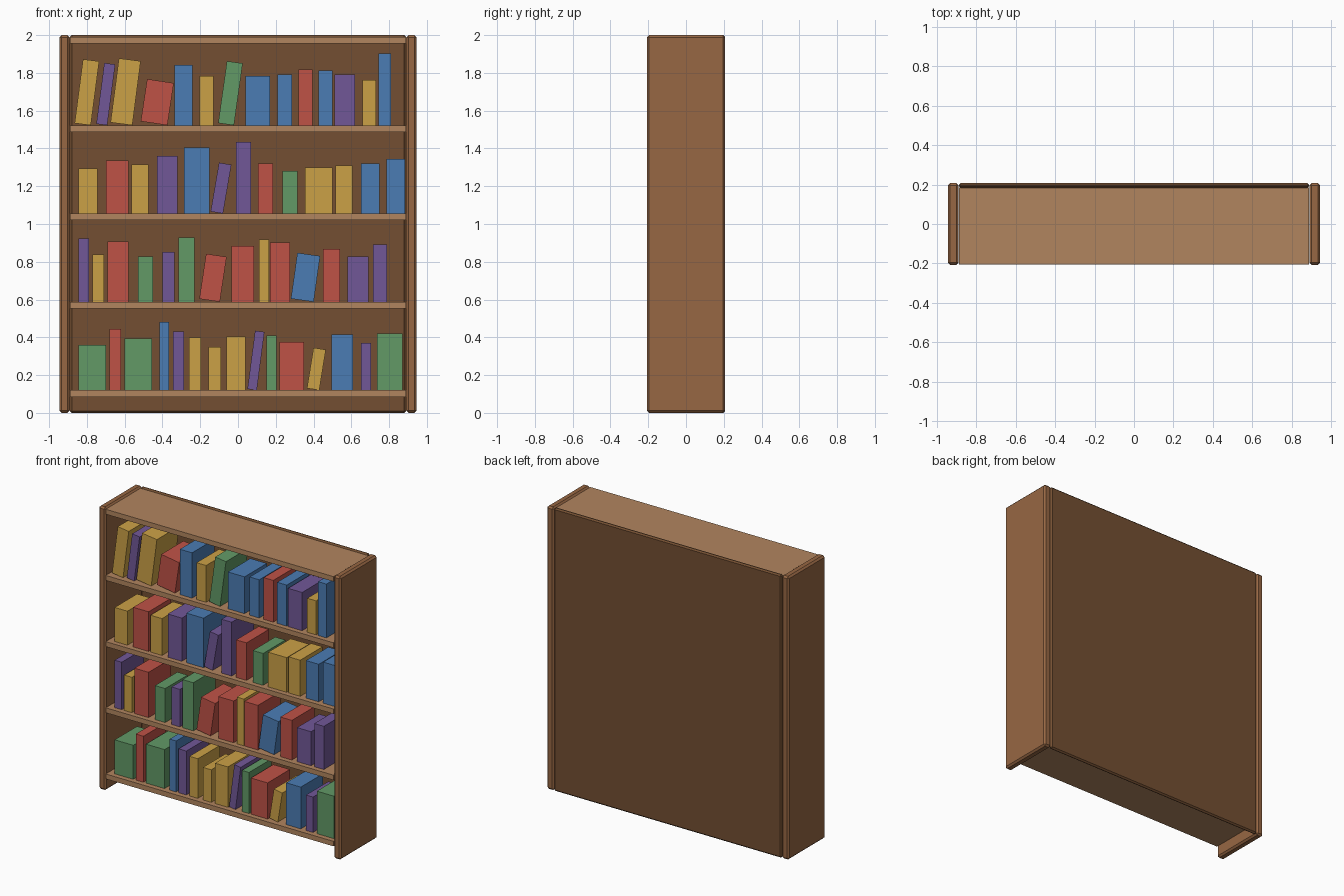
import bpy
from math import sin, cos

if "Cube" in bpy.data.objects:
    bpy.data.objects.remove(bpy.data.objects["Cube"])


def material(name, rgb):
    m = bpy.data.materials.new(name)
    m.diffuse_color = [(c / 255) ** 2.2 for c in rgb] + [1]
    m.use_nodes = True
    m.node_tree.nodes["Principled BSDF"].inputs["Base Color"].default_value = m.diffuse_color
    return m


SIDE = material("side_wood", (150, 103, 69))
SHELF = material("shelf_wood", (176, 132, 95))
BACK = material("back_wood", (115, 80, 53))
BOOK = {
    "Y": material("yellow_cover", (202, 160, 72)),
    "R": material("red_cover", (189, 83, 72)),
    "B": material("blue_cover", (76, 123, 178)),
    "G": material("green_cover", (98, 152, 102)),
    "P": material("purple_cover", (113, 88, 150)),
}


def box(name, centre, size, mat, bevel=0, tilt=0):
    bpy.ops.mesh.primitive_cube_add(size=1, location=centre)
    ob = bpy.context.object
    ob.name = name
    ob.scale = size
    bpy.ops.object.transform_apply(location=False, rotation=False, scale=True)
    ob.rotation_euler.y = tilt
    ob.data.materials.append(mat)
    if bevel:
        mod = ob.modifiers.new("chamfer", 'BEVEL')
        mod.width = bevel
        mod.segments = 1
    return ob


# Case: two side panels and a back panel
for label, s in (("left", -1), ("right", 1)):
    box(label + "_side", (s * 0.918, 0, 1), (0.055, 0.414, 2), SIDE, 0.012)
box("back_panel", (0, 0.195, 1), (1.78, 0.024, 2), BACK, 0.01)

# Shelves, evenly spaced, the last one is the top board
SHELF_TOPS = [0.12 + 0.4675 * i for i in range(5)]
for i, z in enumerate(SHELF_TOPS):
    box("top_board" if i == 4 else f"shelf_{i + 1}",
        (0, -0.01, z - 0.0175), (1.78, 0.39, 0.035), SHELF)


def fill_shelf(row, books):
    """Each book: colour, left edge, overall width, overall height, optional lean."""
    for n, (colour, left, width, height, *lean) in enumerate(books):
        a = lean[0] if lean else 0
        # thickness and length of the leaning book inside its overall extents
        w = (width * cos(a) - height * sin(a)) / cos(2 * a)
        h = (height * cos(a) - width * sin(a)) / cos(2 * a)
        box(f"book_{row + 1}_{n + 1}",
            (left + width / 2, -0.045, SHELF_TOPS[row] + height / 2),
            (w, 0.25, h), BOOK[colour], tilt=a)


# Books, lowest shelf first
fill_shelf(0, [
    ("G", -.845, .145, .24), ("R", -.68, .06, .325), ("G", -.60, .145, .275),
    ("B", -.415, .05, .36), ("P", -.345, .06, .31), ("Y", -.26, .065, .28),
    ("Y", -.155, .065, .23), ("Y", -.06, .10, .285), ("P", .05, .09, .315, .13),
    ("G", .15, .055, .29), ("R", .22, .13, .255), ("Y", .365, .10, .225, .16),
    ("B", .495, .115, .295), ("P", .65, .055, .25), ("G", .735, .135, .30)])
fill_shelf(1, [
    ("P", -.845, .055, .335), ("Y", -.77, .06, .25), ("R", -.69, .11, .32),
    ("G", -.53, .08, .24), ("P", -.40, .065, .265), ("G", -.315, .085, .34),
    ("R", -.205, .145, .255, .15), ("R", -.035, .12, .295), ("Y", .11, .055, .33),
    ("R", .17, .105, .315), ("B", .28, .155, .26, .14), ("R", .45, .09, .28),
    ("P", .58, .11, .24), ("P", .715, .075, .305)])
fill_shelf(2, [
    ("Y", -.845, .10, .24), ("R", -.70, .12, .28), ("Y", -.565, .09, .26),
    ("P", -.43, .11, .305), ("B", -.285, .135, .35), ("P", -.145, .11, .27, .17),
    ("P", -.01, .08, .38), ("R", .105, .08, .265), ("G", .235, .08, .225),
    ("Y", .355, .145, .245), ("Y", .515, .09, .255), ("B", .65, .10, .265),
    ("B", .785, .10, .29)])
fill_shelf(3, [
    ("Y", -.865, .13, .35, .13), ("P", -.75, .10, .33, .13), ("Y", -.675, .16, .355, .13),
    ("R", -.515, .175, .245, .15), ("B", -.335, .095, .32), ("Y", -.205, .075, .26),
    ("G", -.105, .13, .34, .14), ("B", .04, .13, .26), ("B", .21, .075, .27),
    ("R", .32, .075, .295), ("B", .425, .075, .29), ("P", .51, .11, .27),
    ("Y", .66, .07, .24), ("B", .745, .065, .38)])
